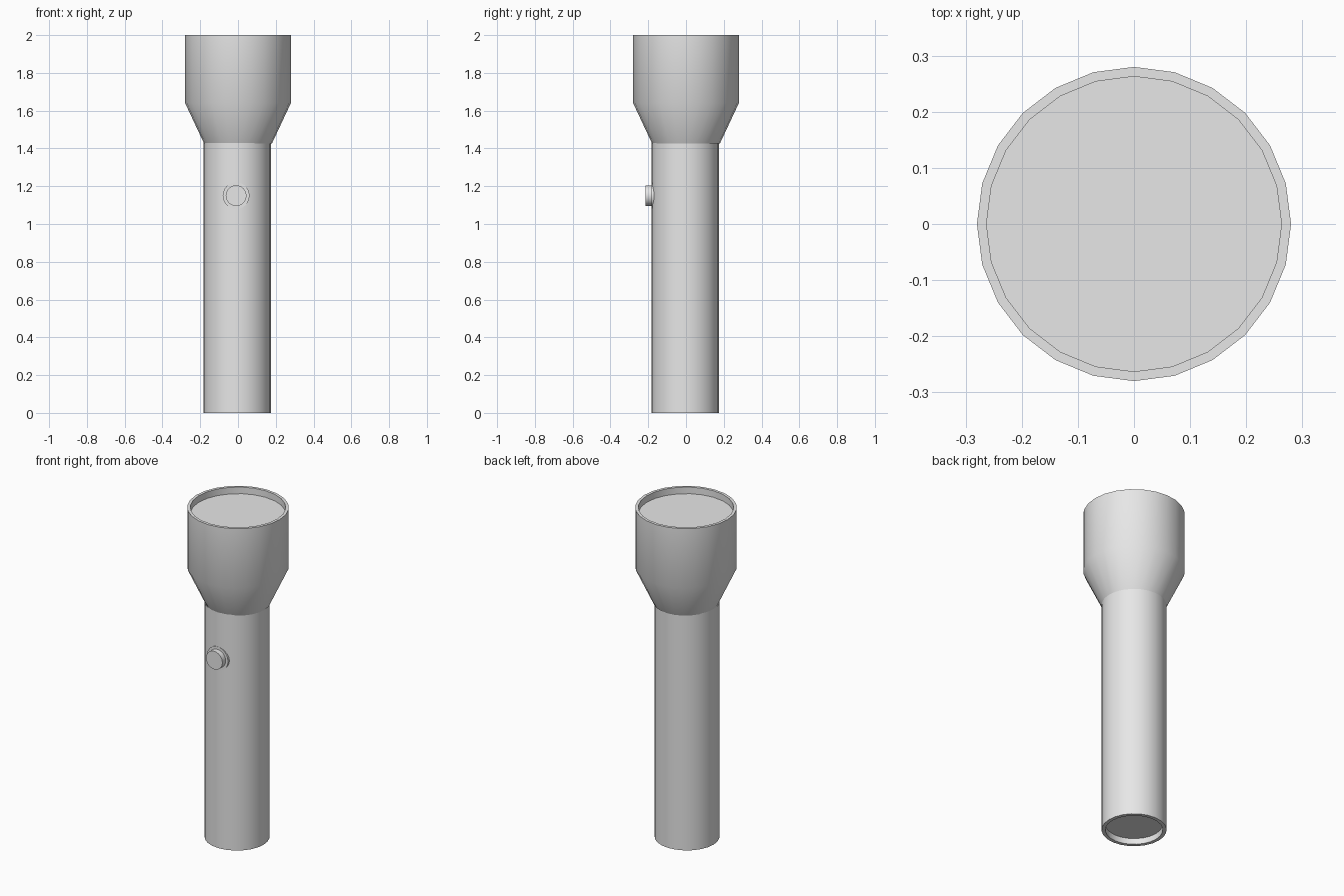
import bpy, bmesh, math
from mathutils import Matrix

if "Cube" in bpy.data.objects:
    bpy.data.objects.remove(bpy.data.objects["Cube"])

grey = bpy.data.materials.new("plain grey")
grey.diffuse_color = (0.8, 0.8, 0.8, 1)
grey.use_nodes = True
grey.node_tree.nodes["Principled BSDF"].inputs["Base Color"].default_value = grey.diffuse_color


def lathe(name, profile, centre=(0, 0, 0), sides=24, tilt=0.0, cap_start=False, cap_end=False):
    """Revolve (radius, height) points about z, then tilt about x and move."""
    bm = bmesh.new()
    rings = []
    for r, h in profile:
        rings.append([bm.verts.new((r * math.cos(2 * math.pi * i / sides),
                                    r * math.sin(2 * math.pi * i / sides), h))
                      for i in range(sides)])
    for a, b in zip(rings, rings[1:]):
        for i in range(sides):
            j = (i + 1) % sides
            bm.faces.new((a[i], a[j], b[j], b[i]))
    if cap_start:
        bm.faces.new(rings[0][::-1])
    if cap_end:
        bm.faces.new(rings[-1])
    bm.transform(Matrix.Translation(centre) @ Matrix.Rotation(tilt, 4, 'X'))
    mesh = bpy.data.meshes.new(name)
    bm.to_mesh(mesh)
    bm.free()
    mesh.materials.append(grey)
    obj = bpy.data.objects.new(name, mesh)
    bpy.context.collection.objects.link(obj)
    bpy.ops.object.select_all(action='DESELECT')
    obj.select_set(True)
    bpy.context.view_layer.objects.active = obj
    bpy.ops.object.shade_smooth_by_angle(angle=math.radians(32))
    return obj


off = -0.004  # the barrel sits very slightly off the head axis

# Barrel with a recessed tail
lathe("barrel", [(0.158, 0.036), (0.158, 0.0), (0.179, 0.0), (0.179, 1.43)],
      (off, off, 0), cap_start=True)

# Flared head, rim and recessed lens
lathe("head", [(0.179, 1.425), (0.28, 1.64), (0.28, 2.0), (0.263, 2.0), (0.263, 1.96)],
      cap_end=True)

# Switch collar and push button, pointing forward
lathe("switch_collar", [(0.071, 0.0), (0.071, 0.032)], (-0.01, -0.151, 1.15),
      tilt=math.pi / 2, cap_start=True, cap_end=True)
lathe("switch_button", [(0.055, 0.0), (0.055, 0.063)], (-0.01, -0.151, 1.15),
      tilt=math.pi / 2, cap_start=True, cap_end=True)
